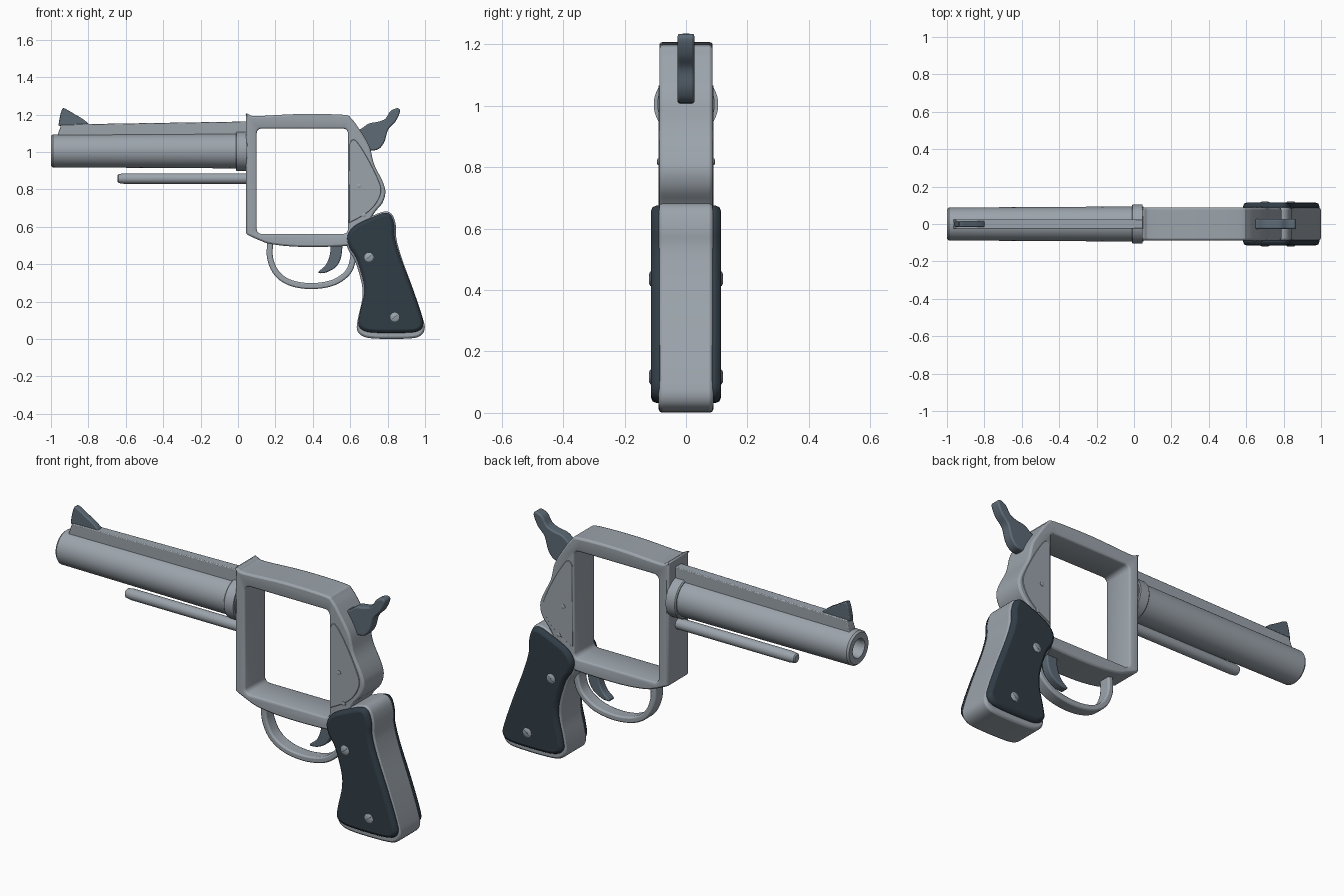
import bpy, bmesh, math
from mathutils import Vector

if "Cube" in bpy.data.objects:
    bpy.data.objects.remove(bpy.data.objects["Cube"])


def material(name, rgb):
    m = bpy.data.materials.new(name)
    m.diffuse_color = (*rgb, 1)
    m.use_nodes = True
    m.node_tree.nodes["Principled BSDF"].inputs["Base Color"].default_value = m.diffuse_color
    return m


STEEL = material("steel", (0.33, 0.37, 0.41))
DARK = material("dark_steel", (0.11, 0.145, 0.18))
GRIP = material("grip_black", (0.03, 0.045, 0.06))


def smooth(pts, n=4, closed=True):
    """Catmull-Rom through (x, z[, 1 = sharp corner]) points."""
    P = [Vector(p[:2]) for p in pts]
    S = [len(p) > 2 for p in pts]
    N, out = len(P), []
    for i in range(N if closed else N - 1):
        j = (i + 1) % N
        b, c = P[i], P[j]
        a = b if S[i] or (not closed and i == 0) else P[i - 1]
        d = c if S[j] or (not closed and j == N - 1) else P[(j + 1) % N]
        steps = 1 if S[i] and S[j] else n
        for k in range(steps):
            t = k / steps
            out.append(0.5 * (2 * b + (c - a) * t + (2 * a - 5 * b + 4 * c - d) * t * t
                              + (3 * b - a - 3 * c + d) * t ** 3))
    if not closed:
        out.append(P[-1])
    return out


def offset(pts, d, closed=True):
    """Shift a path sideways (to the right of its direction for d > 0)."""
    out, N = [], len(pts)
    for i, p in enumerate(pts):
        a = pts[i - 1] if closed or i else p
        b = pts[(i + 1) % N] if closed or i < N - 1 else p
        t = (b - a).normalized()
        out.append(p + Vector((t.y, -t.x)) * d)
    return out


def finish(name, bm, mat):
    bmesh.ops.recalc_face_normals(bm, faces=bm.faces)
    me = bpy.data.meshes.new(name)
    bm.to_mesh(me)
    bm.free()
    ob = bpy.data.objects.new(name, me)
    bpy.context.collection.objects.link(ob)
    me.materials.append(mat)
    bpy.context.view_layer.objects.active = ob
    bpy.ops.object.select_all(action='DESELECT')
    ob.select_set(True)
    bpy.ops.object.shade_smooth_by_angle(angle=math.radians(32))
    return ob


def bevel(ob, w, seg=2):
    b = ob.modifiers.new("bevel", 'BEVEL')
    b.width, b.segments = w, seg
    b.limit_method, b.angle_limit = 'ANGLE', math.radians(42)
    b.use_clamp_overlap = False


def slab(name, pts, y0, y1, mat=STEEL, bev=0.0, seg=2):
    """Extrude an xz outline from y0 to y1."""
    bm = bmesh.new()
    f = bm.faces.new([bm.verts.new((p[0], y0, p[1])) for p in pts])
    r = bmesh.ops.extrude_face_region(bm, geom=[f])
    for v in r["geom"]:
        if isinstance(v, bmesh.types.BMVert):
            v.co.y = y1
    ob = finish(name, bm, mat)
    if bev:
        bevel(ob, bev, seg)
    return ob


def lathe(name, prof, origin, axis='X', mat=STEEL, n=48):
    """Revolve (along, radius) points about an axis; radius 0 ends are capped."""
    bm = bmesh.new()
    rings = []
    for a, r in prof:
        ring = []
        for k in range(n):
            t = 2 * math.pi * k / n
            u, v = r * math.cos(t), r * math.sin(t)
            co = (a, u, v) if axis == 'X' else (u, a, v)
            ring.append(bm.verts.new(Vector(co) + Vector(origin)))
        rings.append(ring)
    for A, B in zip(rings, rings[1:]):
        for k in range(n):
            bm.faces.new((A[k], A[(k + 1) % n], B[(k + 1) % n], B[k]))
    bm.faces.new(rings[0])
    bm.faces.new(rings[-1])
    return finish(name, bm, mat)


# Frame with rectangular window
frame_pts = smooth([(.043, 1.209, 1), (.06, 1.2), (.10, 1.192), (.33, 1.203), (.56, 1.199),
                    (.605, 1.18), (.65, 1.12), (.703, 1.03), (.727, .936), (.772, .845),
                    (.788, .786), (.772, .727), (.72, .66), (.66, .52), (.57, .497),
                    (.33, .493), (.18, .507), (.11, .53), (.043, .561, 1)])
frame = slab("frame", frame_pts, -.087, .087)
win = []
for cx, cz, a0 in ((.563, 1.1, 0), (.125, 1.1, 90), (.125, .587, 180), (.563, .587, 270)):
    for k in range(5):
        a = math.radians(a0 + k * 22.5)
        win.append((cx + .025 * math.cos(a), cz + .025 * math.sin(a)))
cutter = slab("window_cutter", win, -.3, .3)
cutter.hide_render = True
cutter.hide_set(True)
cut = frame.modifiers.new("window", 'BOOLEAN')
cut.object, cut.operation, cut.solver = cutter, 'DIFFERENCE', 'EXACT'
bevel(frame, .01)

# Side plates and their small screws
plate = smooth([(.594, 1.04, 1), (.612, 1.066), (.64, 1.05), (.695, .963), (.748, .856),
                (.765, .79), (.735, .72), (.68, .668), (.594, .62, 1)])
for side, s in (("right", -1), ("left", 1)):
    slab("side_plate_" + side, plate, s * .08, s * .0895, bev=.002, seg=1)
    for x, z in ((.647, .818), (.674, .663)):
        lathe("plate_screw_" + side, [(s * .08, .011), (s * .092, .011), (s * .094, .007)],
              (x, 0, z), 'Y', n=16)

# Grip core, grip panels and slotted screws
grip_pts = smooth([(.786, .682), (.826, .662), (.845, .6), (.847, .535), (.877, .428),
                   (.936, .267), (.986, .118), (.998, .053), (.97, .014), (.9, .002),
                   (.74, .002), (.67, .014), (.636, .05), (.643, .118), (.664, .214),
                   (.662, .294), (.626, .417), (.588, .481), (.577, .545), (.615, .605),
                   (.71, .655)])
slab("grip_core", grip_pts, -.089, .089, bev=.012)
panel = [(p.x, .024 + p.y * .966) for p in offset(grip_pts, .008)]
for side, s in (("right", -1), ("left", 1)):
    slab("grip_panel_" + side, panel, s * .07, s * .114, GRIP, .018, 2)
    for x, z in ((.70, .437), (.838, .117)):
        lathe("grip_screw_" + side, [(s * .1, .024), (s * .116, .024), (s * .12, .017)],
              (x, 0, z), 'Y', n=24)
        slab("screw_slot_" + side, [(x + u, z + v) for u, v in
             ((-.016, -.01), (-.013, -.013), (.016, .01), (.013, .013))],
             s * .11, s * .1205, DARK)

# Barrel with bore, collar and ejector rod
lathe("barrel", [(.05, .094), (-.99, .088), (-1, .08), (-1, .05), (-.99, .045), (-.6, .045)],
      (0, 0, 1.006))
lathe("barrel_collar", [(-.012, .09), (-.012, .1), (-.007, .105), (.045, .105)], (0, 0, 1.004))
lathe("ejector_rod", [(-.643, .018), (-.638, .024), (-.61, .028), (.05, .028)],
      (0, 0, .858), n=24)

# Top rib and front sight
slab("barrel_rib", [(-.965, 1.06), (-.965, 1.09), (-.945, 1.147), (.05, 1.163), (.05, 1.06)],
     -.025, .025, bev=.004)
sight = smooth([(-.96, 1.14, 1), (-.955, 1.175), (-.942, 1.226), (-.925, 1.232), (-.87, 1.2),
                (-.835, 1.18), (-.80, 1.152), (-.80, 1.14, 1)], 3)
slab("front_sight", sight, -.016, .016, DARK, .005)

# Hammer
hammer = smooth([(.62, 1.1), (.66, 1.125), (.70, 1.152), (.75, 1.162), (.788, 1.178),
                 (.812, 1.215), (.83, 1.228), (.856, 1.234), (.866, 1.215), (.842, 1.163),
                 (.803, 1.12), (.783, 1.055), (.752, 1.016), (.705, 1.008), (.63, 1.02)])
slab("hammer", hammer, -.027, .027, DARK, .007)

# Trigger guard band and trigger
path = smooth([(.172, .52), (.172, .43), (.21, .348), (.285, .299), (.396, .283),
               (.51, .302), (.588, .357), (.615, .43), (.62, .5)], 5, closed=False)
band = offset(path, .016, False) + offset(path, -.016, False)[::-1]
slab("trigger_guard", band, -.034, .034, bev=.008)
trigger = smooth([(.49, .53, 1), (.493, .46), (.47, .397), (.432, .362), (.436, .352),
                  (.475, .357), (.525, .387), (.552, .44), (.56, .53, 1)])
slab("trigger", trigger, -.022, .022, DARK, .006)
